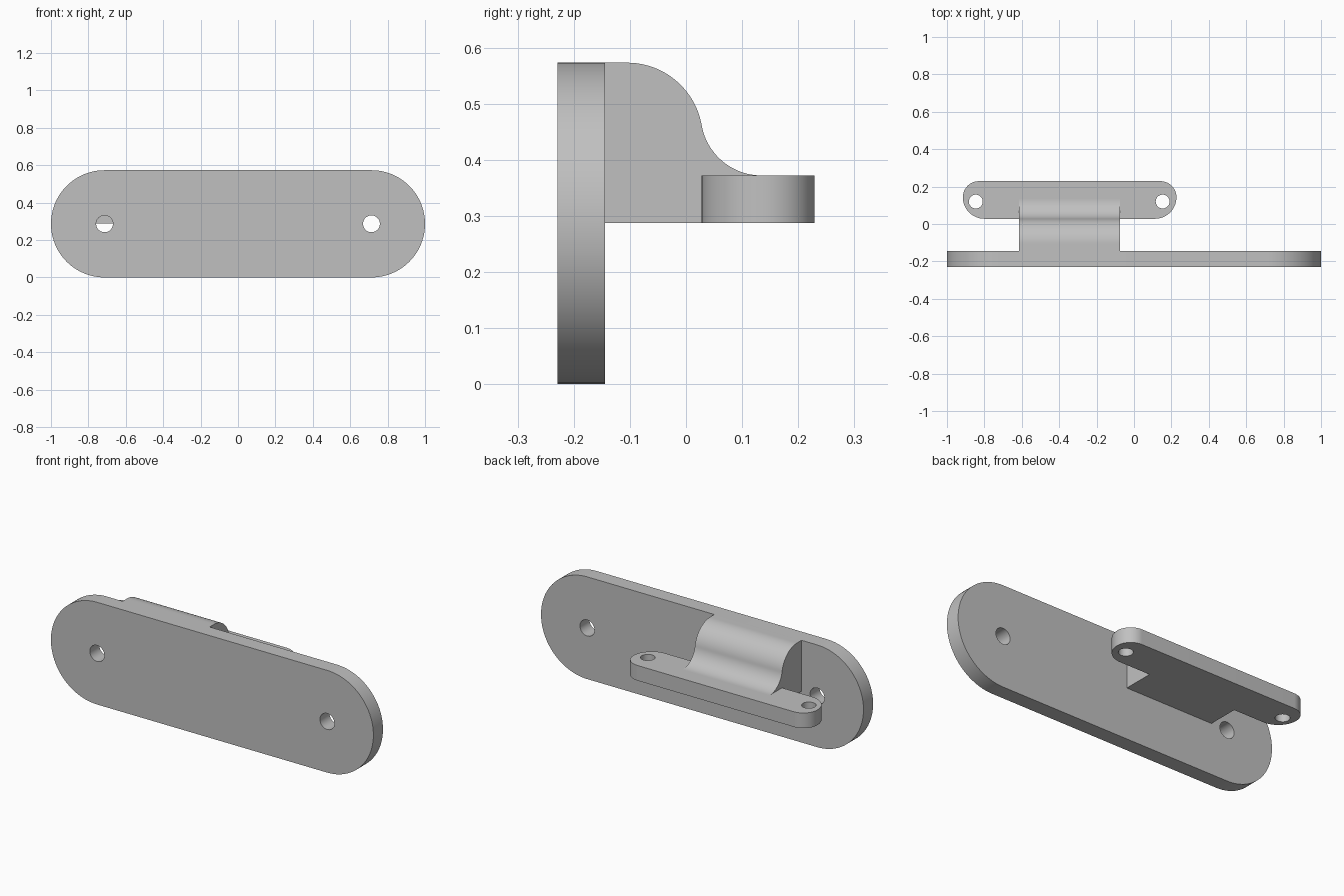
import bpy, bmesh
from math import sin, cos, radians
from mathutils import Vector

cube = bpy.data.objects.get("Cube")
if cube:
    bpy.data.objects.remove(cube, do_unlink=True)

grey = bpy.data.materials.new("plain_grey")
grey.use_nodes = True
colour = (0.53, 0.53, 0.53, 1)
grey.diffuse_color = colour
grey.node_tree.nodes["Principled BSDF"].inputs["Base Color"].default_value = colour


def arc(cx, cy, r, start, end, steps=24):
    """Points on an arc, angles in degrees."""
    angles = [radians(start + (end - start) * i / steps) for i in range(steps + 1)]
    return [(cx + r * cos(a), cy + r * sin(a)) for a in angles]


def hole(cx, cy, r):
    return arc(cx, cy, r, 0, 360, 40)[:-1]


def slab(name, loops, place, depth):
    """Fill an outline with its holes and extrude it along depth."""
    bm = bmesh.new()
    edges = []
    for loop in loops:
        verts = [bm.verts.new(place(u, v)) for u, v in loop]
        edges += [bm.edges.new((verts[i - 1], verts[i])) for i in range(len(verts))]
    bmesh.ops.triangle_fill(bm, use_beauty=True, use_dissolve=False, edges=edges)
    result = bmesh.ops.extrude_face_region(bm, geom=bm.faces[:], use_keep_orig=True)
    moved = [g for g in result["geom"] if isinstance(g, bmesh.types.BMVert)]
    bmesh.ops.translate(bm, verts=moved, vec=Vector(depth))
    bmesh.ops.remove_doubles(bm, verts=bm.verts[:], dist=0.0001)
    bmesh.ops.recalc_face_normals(bm, faces=bm.faces[:])
    mesh = bpy.data.meshes.new(name)
    bm.to_mesh(mesh)
    bm.free()
    mesh.materials.append(grey)
    obj = bpy.data.objects.new(name, mesh)
    bpy.context.collection.objects.link(obj)
    bpy.ops.object.select_all(action="DESELECT")
    obj.select_set(True)
    bpy.context.view_layer.objects.active = obj
    bpy.ops.object.shade_smooth_by_angle(angle=radians(30))
    return obj


# Upright plate with round ends and two screw holes
R = 0.2865
FRONT, BACK = -0.229, -0.144
outline = arc(1 - R, R, R, -90, 90, 48) + arc(R - 1, R, R, 90, 270, 48)
slab("mounting_plate",
     [outline, hole(1 - R, R, 0.045), hole(R - 1, R, 0.045)],
     lambda u, v: (u, FRONT, v), (0, BACK - FRONT, 0))

# Horizontal foot bar, with larger corner rounds on the plate side
LEFT, RIGHT, NEAR, FAR = -0.915, 0.227, 0.028, 0.229
BASE, TOP = 0.287, 0.372
big, small = 0.115, 0.086
outline = (arc(RIGHT - big, NEAR + big, big, -90, 0)
           + arc(RIGHT - small, FAR - small, small, 0, 90)
           + arc(LEFT + small, FAR - small, small, 90, 180)
           + arc(LEFT + big, NEAR + big, big, 180, 270))
# drop the points shared by neighbouring arcs
outline = [p for i, p in enumerate(outline)
           if (Vector(p) - Vector(outline[i - 1])).length > 0.001]
slab("foot_bar",
     [outline, hole(-0.846, 0.12, 0.037), hole(0.153, 0.12, 0.037)],
     lambda u, v: (u, v, BASE), (0, 0, TOP - BASE))

# Connecting block with an S-shaped top running down onto the foot
crown, sweep, turn = -0.105, 0.135, 80
join_y = crown + sweep * sin(radians(turn))
join_z = 2 * R - sweep * (1 - cos(radians(turn)))
fillet = (join_z - TOP) / (1 - cos(radians(turn)))
fillet_y = join_y + fillet * sin(radians(turn))
profile = ([(BACK, BASE), (NEAR, BASE), (NEAR, TOP)]
           + arc(fillet_y, TOP + fillet, fillet, 270, 270 - turn)
           + arc(crown, 2 * R - sweep, sweep, 90 - turn, 90)[1:]
           + [(BACK, 2 * R)])
slab("connecting_block", [profile], lambda u, v: (-0.615, u, v), (0.54, 0, 0))
